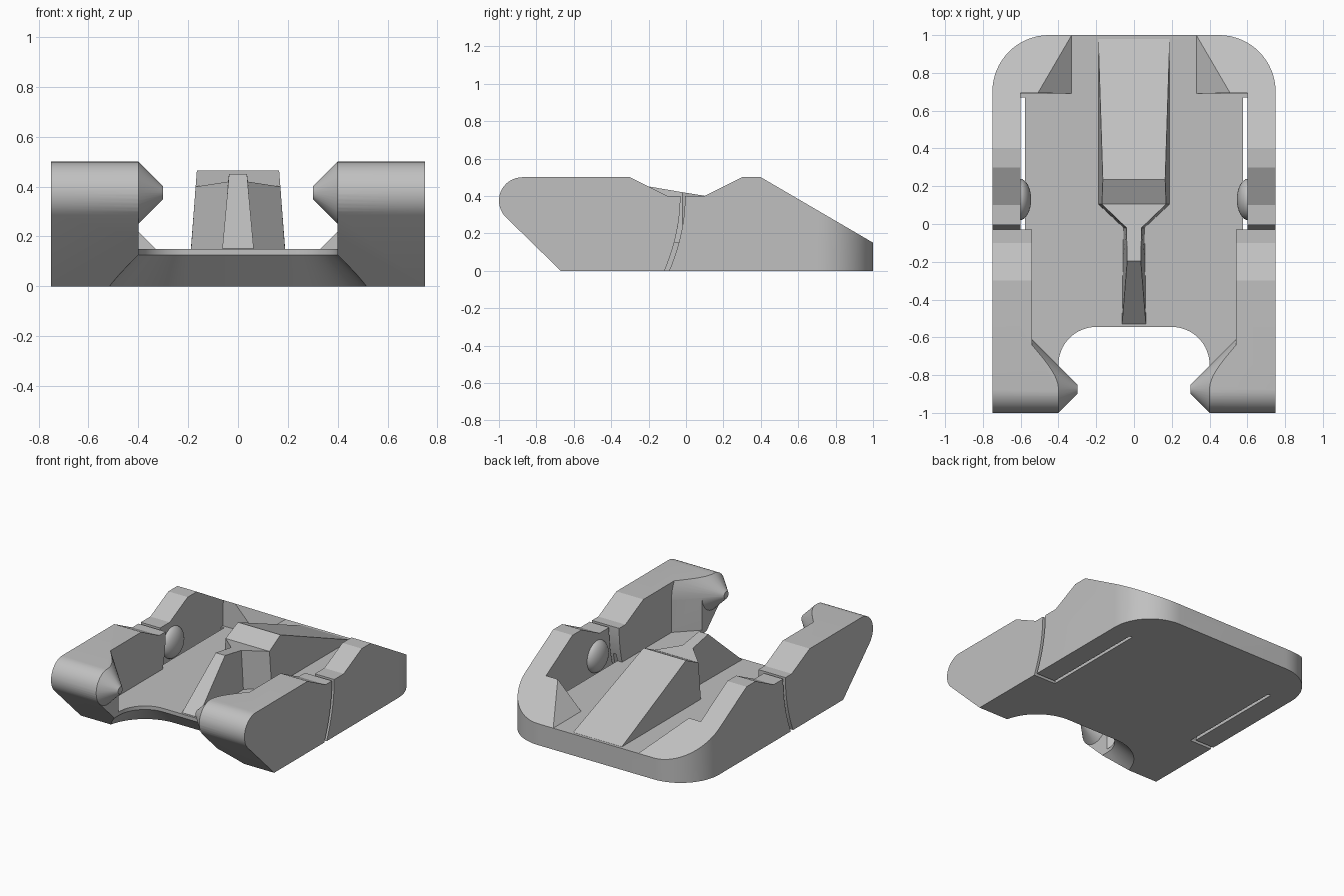
import bpy, bmesh, math
from mathutils import Vector

if "Cube" in bpy.data.objects:
    bpy.data.objects.remove(bpy.data.objects["Cube"])

grey = bpy.data.materials.new("plain grey")
grey.diffuse_color = (0.53, 0.53, 0.53, 1)
grey.use_nodes = True
grey.node_tree.nodes["Principled BSDF"].inputs["Base Color"].default_value = grey.diffuse_color


def make(name, bm):
    bmesh.ops.recalc_face_normals(bm, faces=bm.faces)
    me = bpy.data.meshes.new(name)
    bm.to_mesh(me)
    bm.free()
    ob = bpy.data.objects.new(name, me)
    bpy.context.collection.objects.link(ob)
    me.materials.append(grey)
    return ob


def loft(name, rings):
    """Closed solid through rings that have equal point counts."""
    bm = bmesh.new()
    vs = [[bm.verts.new(p) for p in r] for r in rings]
    n = len(rings[0])
    for a, b in zip(vs, vs[1:]):
        for i in range(n):
            j = (i + 1) % n
            bm.faces.new((a[i], a[j], b[j], b[i]))
    bm.faces.new(vs[0])
    bm.faces.new(vs[-1])
    return make(name, bm)


def prism(name, pts, axis, lo, hi):
    """Extrude a 2D outline along x (y,z), y (x,z) or z (x,y)."""
    put = {"x": lambda p, t: (t, p[0], p[1]),
           "y": lambda p, t: (p[0], t, p[1]),
           "z": lambda p, t: (p[0], p[1], t)}[axis]
    return loft(name, [[put(p, t) for p in pts] for t in (lo, hi)])


def box(name, x0, x1, y0, y1, z0, z1):
    return prism(name, [(x0, y0), (x1, y0), (x1, y1), (x0, y1)], "z", z0, z1)


def arc(cx, cy, r, a0, a1, n=16):
    return [(cx + r * math.cos(math.radians(a0 + (a1 - a0) * i / n)),
             cy + r * math.sin(math.radians(a0 + (a1 - a0) * i / n))) for i in range(n + 1)]


def combine(ob, other, op):
    m = ob.modifiers.new("bool", "BOOLEAN")
    m.operation, m.object, m.solver = op, other, "EXACT"
    bpy.context.view_layer.objects.active = ob
    bpy.ops.object.modifier_apply(modifier=m.name)
    bpy.data.objects.remove(other)


# side profile, trimmed by a plan with rounded rear corners
side = [(-0.67, 0), (1, 0), (1, 0.15), (0.4, 0.5), (0.3, 0.5), (0.1, 0.4),
        (-0.1, 0.4), (-0.3, 0.5)] + arc(-0.875, 0.375, 0.125, 90, 225)
body = prism("clip_body", side, "x", -1, 1)
plan = [(-0.75, -1.2), (0.75, -1.2)] + arc(0.45, 0.7, 0.3, 0, 90) + arc(-0.45, 0.7, 0.3, 90, 180)
combine(body, prism("plan", plan, "z", -1, 1), "INTERSECT")

# front channel, leaving a conical hook with an upright wall below it on each arm
channel = box("channel", -0.54, 0.54, -1.2, 0.1, 0.15, 1)
for s in (-1, 1):
    wall = [(s * 0.6, -0.55), (s * 0.4, -0.75), (s * 0.4, -1.3), (s * 0.6, -1.3)]
    combine(channel, prism("hook_wall", wall, "z", 0, 0.375), "DIFFERENCE")
    rings = [[(s * x, -0.875 + y, 0.375 + z) for y, z in arc(0, 0, r, 0, 360, 48)[:-1]]
             for x, r in ((0.3, 0.025), (0.64, 0.365))]
    combine(channel, loft("hook_cone", rings), "DIFFERENCE")
combine(body, channel, "DIFFERENCE")


# rear pocket, starting at the curved front edge of the side slots
def slot_y(z):
    return -0.03 - (0.4 - z) ** 2 / 1.88


heights = [0.15 + 0.45 * i / 10 for i in range(11)]
pocket = [(slot_y(z), z) for z in heights] + [(0.7, 0.6), (0.69, 0.15)]
combine(body, prism("pocket", pocket, "x", -0.6, 0.6), "DIFFERENCE")

# sloped rear exit
exit_cut = [(-0.33, 0.15), (0.33, 0.15), (0.83, 0.65), (-0.83, 0.65)]
combine(body, prism("rear_exit", exit_cut, "y", 0.65, 1.2), "DIFFERENCE")

# slots freeing the two spring arms
levels = [-0.05 + 0.6 * i / 16 for i in range(17)]
curve = [(slot_y(z), z) for z in levels] + [(slot_y(z) + 0.025, z) for z in reversed(levels)]
for s in (-1, 1):
    x0, x1 = sorted((s * 0.577, s * 0.9))
    combine(body, prism("curved_slot", curve, "x", x0, x1), "DIFFERENCE")
    x0, x1 = sorted((s * 0.577, s * 0.6))
    combine(body, box("long_slot", x0, x1, -0.09, 0.67, -0.1, 0.2), "DIFFERENCE")


# front opening with a chamfered underside
def opening(d):
    return ([(-0.4 - d, -1.3), (0.4 + d, -1.3)] + arc(0.2, -0.745, 0.2 + d, 0, 90)
            + arc(-0.2, -0.745, 0.2 + d, 90, 180))


rings = [[(x, y, z) for x, y in opening(d)] for z, d in ((-0.05, 0.175), (0.125, 0), (0.2, 0))]
combine(body, loft("front_opening", rings), "DIFFERENCE")

# centre ramp with funnel and blade: y, top height, top half width, base half width
stations = [(0.98, 0.151, 0.189, 0.19), (0.235, 0.465, 0.165, 0.19), (0.105, 0.40, 0.17, 0.19),
            (-0.02, 0.42, 0.04, 0.057), (-0.195, 0.45, 0.036, 0.06), (-0.53, 0.151, 0.063, 0.064)]
ramp = loft("centre_ramp", [[(-b, y, 0.13), (b, y, 0.13), (t, y, z), (-t, y, z)]
                            for y, z, t, b in stations])
combine(body, ramp, "UNION")

# round detent bumps on the spring arms
for s in (-1, 1):
    bm = bmesh.new()
    bmesh.ops.create_uvsphere(bm, u_segments=32, v_segments=16, radius=0.11)
    bmesh.ops.scale(bm, vec=Vector((0.55, 1, 1)), verts=bm.verts)
    bmesh.ops.translate(bm, vec=Vector((s * 0.605, 0.13, 0.25)), verts=bm.verts)
    combine(body, make("bump", bm), "UNION")

bpy.ops.object.select_all(action="DESELECT")
body.select_set(True)
bpy.context.view_layer.objects.active = body
bpy.ops.object.shade_smooth_by_angle(angle=math.radians(25))
